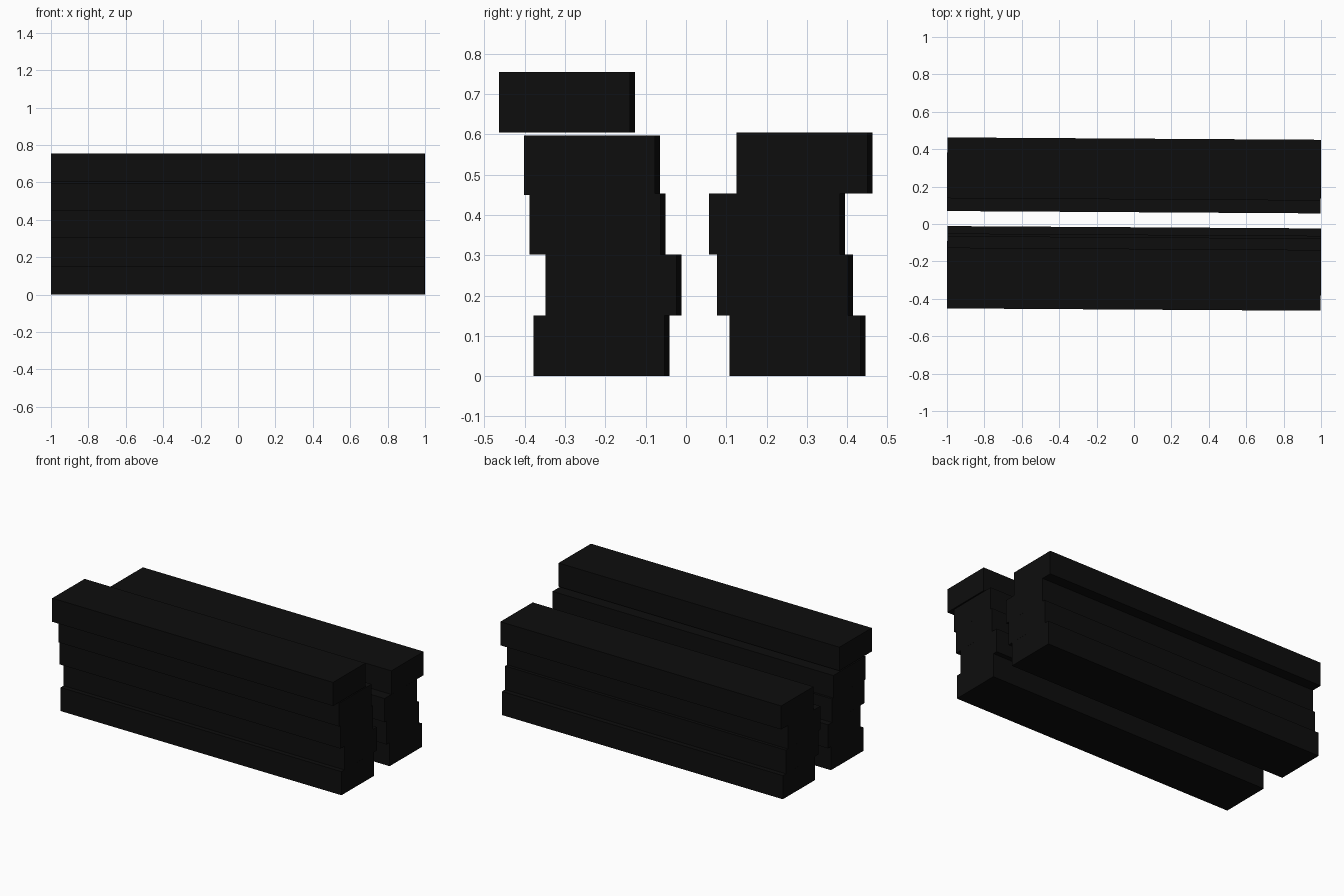
import bpy
from mathutils import Matrix

cube = bpy.data.objects.get("Cube")
if cube:
    bpy.data.objects.remove(cube, do_unlink=True)

# Near-black material shared by every beam
black = bpy.data.materials.new("charcoal black")
black.use_nodes = True
color = (0.0042, 0.0042, 0.0042, 1)
black.diffuse_color = color
black.node_tree.nodes["Principled BSDF"].inputs["Base Color"].default_value = color

LENGTH, WIDTH, HEIGHT = 1.998, 0.325, 0.151
SKEW = -0.0063  # the beams lie slightly turned


def beam(name, y, bottom, height=HEIGHT):
    bpy.ops.mesh.primitive_cube_add(size=1)
    obj = bpy.context.object
    obj.name = name
    obj.data.transform(Matrix.Diagonal((LENGTH, WIDTH, height, 1)))
    obj.location = (0, y, bottom + height / 2)
    obj.rotation_euler.z = SKEW
    obj.data.materials.append(black)


# Front stack: four beams and a loose one on top
for i, y in enumerate((-0.21, -0.18, -0.2195)):
    beam(f"front_beam_{i + 1}", y, i * HEIGHT)
beam("front_beam_4", -0.2335, 0.449, 0.148)
beam("front_top_beam", -0.295, 0.604)

# Back stack: four beams
for i, y in enumerate((0.277, 0.2455, 0.2255, 0.294)):
    beam(f"back_beam_{i + 1}", y, i * HEIGHT)
